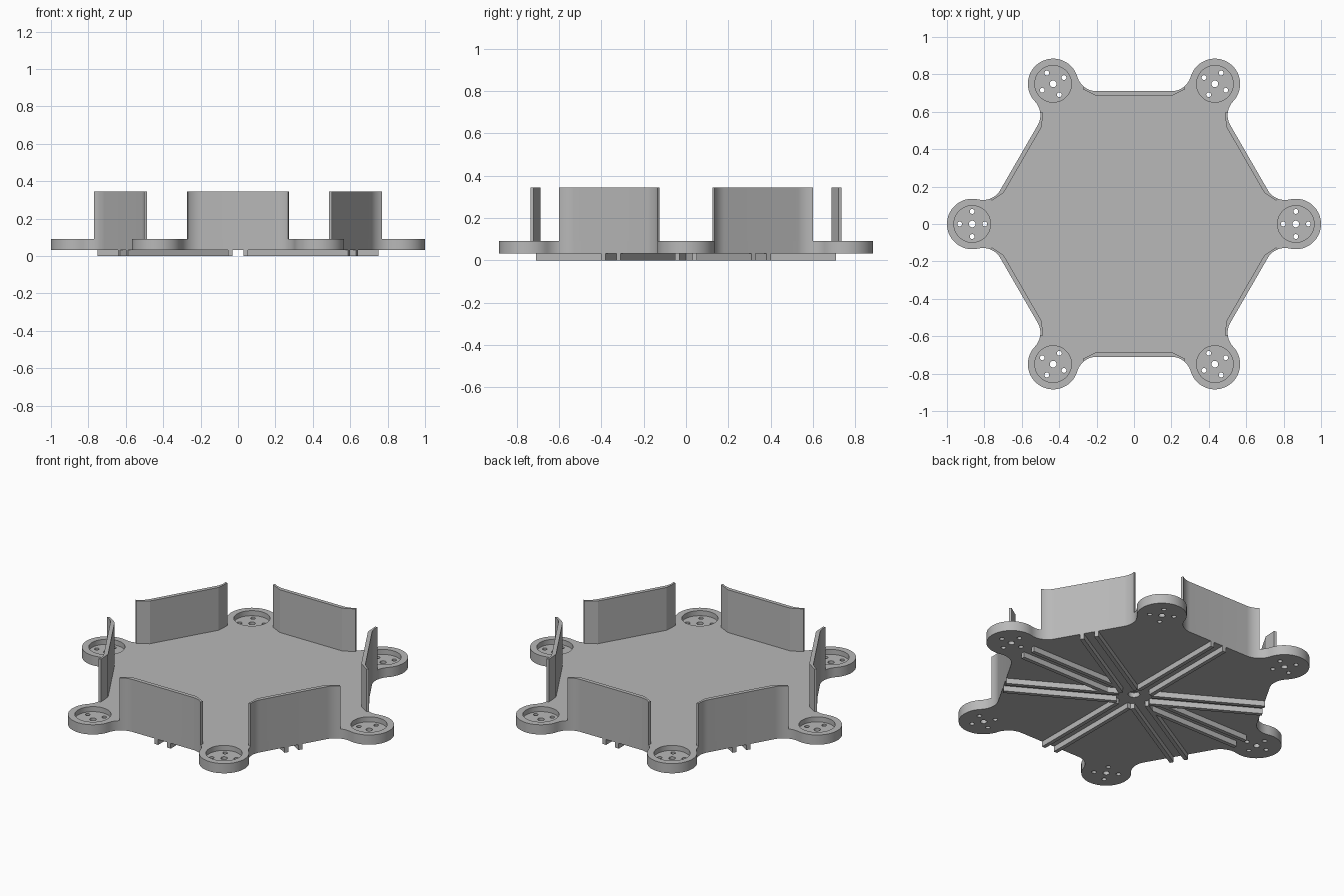
import bpy, bmesh, math
from mathutils import Vector, Matrix

if "Cube" in bpy.data.objects:
    bpy.data.objects.remove(bpy.data.objects["Cube"])

PLATE_Z0, PLATE_Z1, WALL_TOP = 0.032, 0.09, 0.345
LOBE_DIST, LOBE_R = 0.865, 0.135
EDGE, FILLET_X, FILLET_R = 0.71, 0.20, 0.107
SIXTH = math.radians(60)

grey = bpy.data.materials.new("mid grey")
grey.diffuse_color = (0.48, 0.48, 0.48, 1)
grey.use_nodes = True
grey.node_tree.nodes["Principled BSDF"].inputs["Base Color"].default_value = grey.diffuse_color


def rot(p, a):
    c, s = math.cos(a), math.sin(a)
    return (p[0] * c - p[1] * s, p[0] * s + p[1] * c)


def arc(cx, cy, r, a0, a1, n):
    return [(cx + r * math.cos(a0 + (a1 - a0) * i / n),
             cy + r * math.sin(a0 + (a1 - a0) * i / n)) for i in range(n + 1)]


def prisms(name, outlines, z0, z1):
    """One object holding an upright prism for every counter-clockwise outline."""
    bm = bmesh.new()
    for pts in outlines:
        low = [bm.verts.new((x, y, z0)) for x, y in pts]
        top = [bm.verts.new((x, y, z1)) for x, y in pts]
        bm.faces.new(low[::-1])
        bm.faces.new(top)
        for i in range(len(pts)):
            j = (i + 1) % len(pts)
            bm.faces.new((low[i], low[j], top[j], top[i]))
    bmesh.ops.recalc_face_normals(bm, faces=bm.faces)
    mesh = bpy.data.meshes.new(name)
    bm.to_mesh(mesh)
    bm.free()
    mesh.materials.append(grey)
    ob = bpy.data.objects.new(name, mesh)
    bpy.context.collection.objects.link(ob)
    return ob


def activate(ob):
    bpy.ops.object.select_all(action='DESELECT')
    ob.select_set(True)
    bpy.context.view_layer.objects.active = ob


def cut(ob, cutter):
    activate(ob)
    mod = ob.modifiers.new("cut", 'BOOLEAN')
    mod.operation, mod.solver, mod.object = 'DIFFERENCE', 'EXACT', cutter
    bpy.ops.object.modifier_apply(modifier=mod.name)
    bpy.data.objects.remove(cutter)


def circle(cx, cy, r, n):
    return arc(cx, cy, r, 0, math.tau, n)[:-1]


# Base plate: six round lobes joined by filleted straight edges
lobe_c = rot((LOBE_DIST, 0), SIXTH)
fil_c = (FILLET_X, EDGE + FILLET_R)
tangent = math.atan2(fil_c[1] - lobe_c[1], fil_c[0] - lobe_c[0])
half = tangent - SIXTH                      # lobe sweep either side of its axis
outline = []
for k in range(6):
    a = k * SIXTH
    lobe = arc(*lobe_c, LOBE_R, SIXTH - half, SIXTH + half, 36)
    fillet = arc(*fil_c, FILLET_R, tangent - math.pi, -math.pi / 2, 14)[1:]
    mirrored = [(-x, y) for x, y in fillet[::-1]]
    outline += [rot(p, a) for p in lobe + fillet + mirrored]
plate = prisms("base_plate", [outline], PLATE_Z0, PLATE_Z1)

# Round recesses in the lobes, then the bolt holes through their floors
lobes = [rot((LOBE_DIST, 0), k * SIXTH) for k in range(6)]
cut(plate, prisms("recess_cutter", [circle(x, y, 0.098, 48) for x, y in lobes], 0.06, 0.12))
holes = []
for k, (x, y) in enumerate(lobes):
    holes.append(circle(x, y, 0.018, 20))
    for q in range(4):
        dx, dy = rot((0.067, 0), k * SIXTH + q * math.pi / 2)
        holes.append(circle(x + dx, y + dy, 0.013, 16))
cut(plate, prisms("hole_cutter", holes, 0.0, 0.12))
# Shallow socket in the middle of the underside
cut(plate, prisms("socket_cutter", [circle(0, 0, 0.032, 24)], 0.0, 0.06))

# Upright walls along the six straight edges, flaring at the ends
end = -math.acos(0.068 / FILLET_R)
flare = arc(*fil_c, FILLET_R, end, -math.pi / 2, 8)
right_side = [(0.205, EDGE - 0.023), (0.272, 0.720)] + flare
profile = right_side + [(-x, y) for x, y in right_side[::-1]]
walls = []
for k in range(6):
    walls.append(prisms(f"side_wall_{k + 1}", [[rot(p, k * SIXTH) for p in profile]],
                        PLATE_Z1, WALL_TOP))


# Paired guide ribs on the underside
def rib_pair(name, angle, r0, r1):
    bars = []
    for lo, hi in ((0.03, 0.053), (-0.053, -0.03)):
        box = [(r0, lo), (r1, lo), (r1, hi), (r0, hi)]
        bars.append([rot(p, angle) for p in box])
    return prisms(name, bars, 0.0, PLATE_Z0)


for k in range(6):
    rib_pair(f"edge_ribs_{k + 1}", SIXTH * (k + 0.5), 0.09, EDGE)
for k in range(2):
    rib_pair(f"lobe_ribs_{k + 1}", math.pi * k, 0.16, 0.75)

for ob in [plate] + walls:
    activate(ob)
    bpy.ops.object.shade_smooth_by_angle(angle=math.radians(25))
